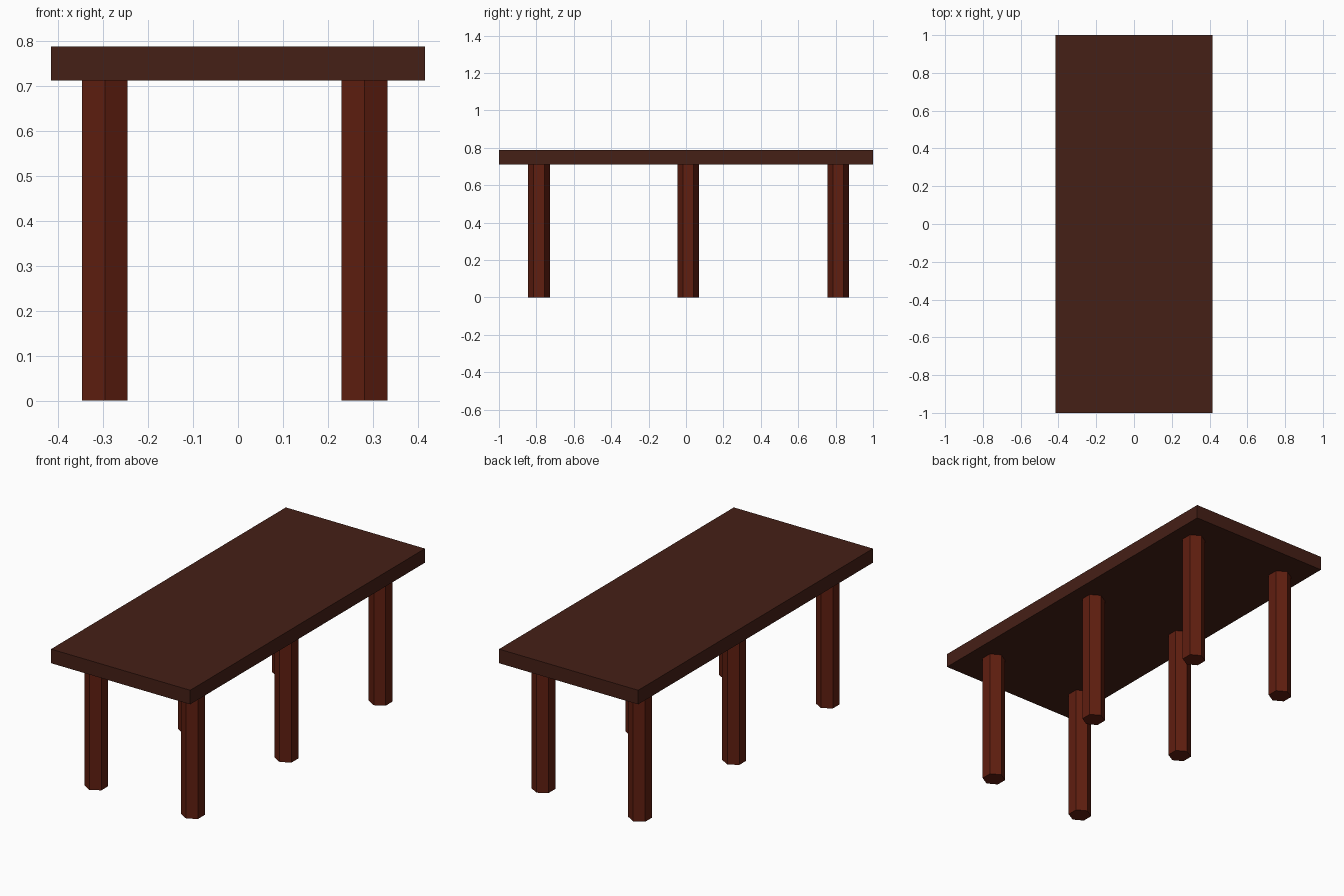
import bpy
import math

if "Cube" in bpy.data.objects:
    bpy.data.objects.remove(bpy.data.objects["Cube"])

TOP_Z, UNDER_Z = 0.787, 0.711
LEG_RADIUS = 0.0587


def material(name, color):
    mat = bpy.data.materials.new(name)
    mat.diffuse_color = (*color, 1.0)
    mat.use_nodes = True
    mat.node_tree.nodes["Principled BSDF"].inputs["Base Color"].default_value = mat.diffuse_color
    return mat


top_wood = material("dark_wood", (0.06, 0.014, 0.008))
leg_wood = material("red_wood", (0.115, 0.013, 0.005))

# Tabletop slab
bpy.ops.mesh.primitive_cube_add(size=1, location=(0, 0, (TOP_Z + UNDER_Z) / 2))
top = bpy.context.object
top.name = "tabletop"
top.scale = (0.83, 2.0, TOP_Z - UNDER_Z)
bpy.ops.object.transform_apply(location=False, rotation=False, scale=True)
top.data.materials.append(top_wood)

# Six hexagonal legs, a corner of each facing front and back
for row, y in (("front", -0.785), ("middle", 0.012), ("back", 0.814)):
    for side, x in (("left", -0.296), ("right", 0.281)):
        bpy.ops.mesh.primitive_cylinder_add(
            vertices=6, radius=LEG_RADIUS, depth=UNDER_Z,
            location=(x, y, UNDER_Z / 2))
        leg = bpy.context.object
        leg.name = f"{row}_{side}_leg"
        leg.data.materials.append(leg_wood)
